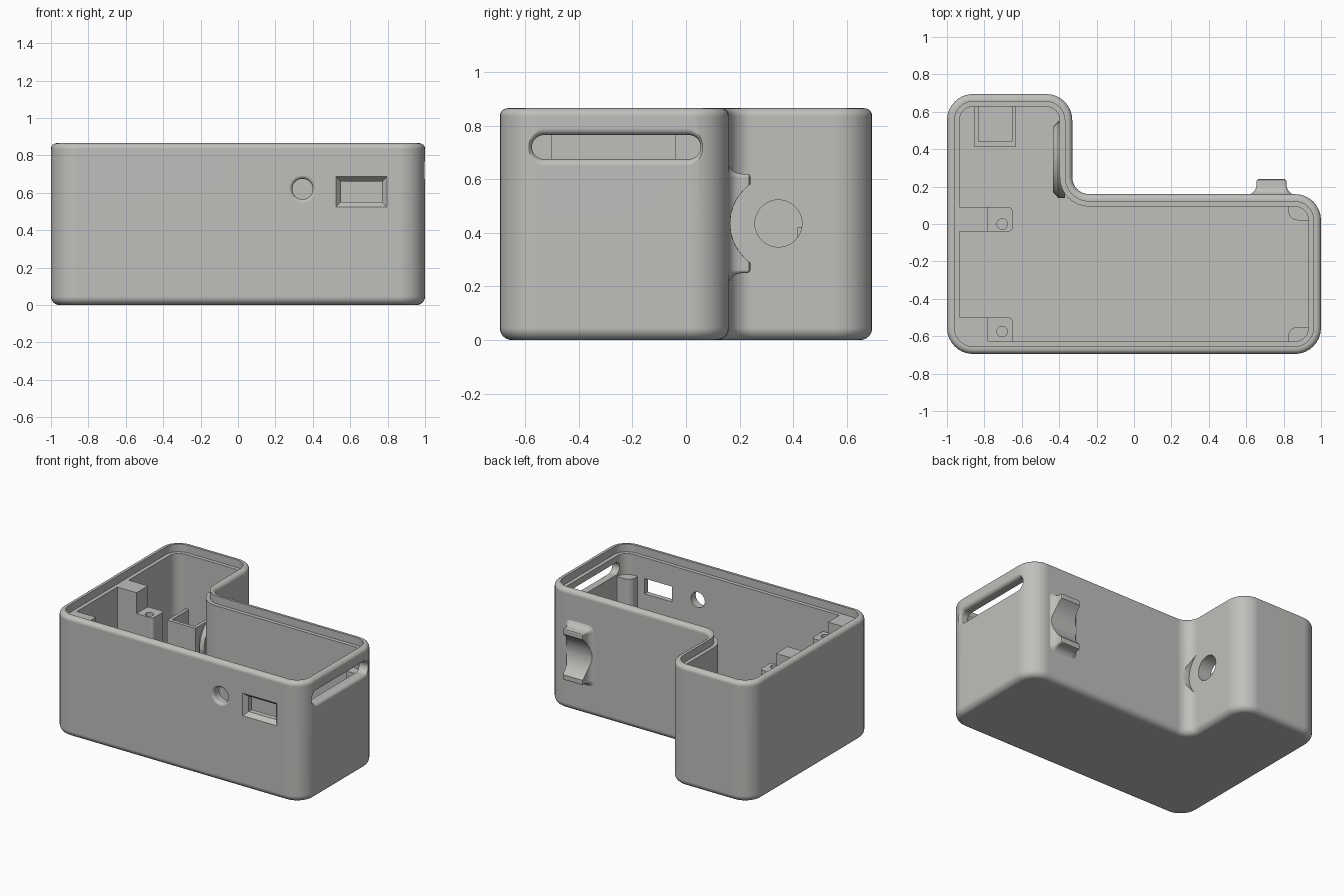
import bpy, bmesh, math
from mathutils import Vector

if "Cube" in bpy.data.objects:
    bpy.data.objects.remove(bpy.data.objects["Cube"])

grey = bpy.data.materials.new("light_grey_plastic")
grey.diffuse_color = (0.52, 0.52, 0.50, 1)
grey.use_nodes = True
grey.node_tree.nodes["Principled BSDF"].inputs["Base Color"].default_value = grey.diffuse_color


def outline(corners, d=0.0, seg=8):
    """Counter-clockwise polygon of (u, v, radius), grown by d, with rounded corners."""
    pts, n = [], len(corners)
    P = [Vector(c[:2]) for c in corners]
    for i, (_, _, r) in enumerate(corners):
        a = (P[i] - P[i - 1]).normalized()
        b = (P[(i + 1) % n] - P[i]).normalized()
        p = P[i] + d * (Vector((a.y, -a.x)) + Vector((b.y, -b.x)))
        if r == 0:
            pts.append(p)
            continue
        r += d if a.cross(b) > 0 else -d
        c = p - r * a + r * b
        for k in range(seg + 1):
            t = math.pi / 2 * k / seg
            pts.append(c + r * (a * math.sin(t) - b * math.cos(t)))
    return pts


def rect(u0, u1, v0, v1, r=0.0):
    return [(u0, v0, r), (u1, v0, r), (u1, v1, r), (u0, v1, r)]


def disc(u, v, r):
    return rect(u - r, u + r, v - r, v + r, r * 0.9999)


def loft(name, corners, profile, axis="z", seg=8):
    """Skin the outline through (offset, depth) steps along an axis, capping both ends."""
    place = {"z": lambda p, h: (p.x, p.y, h),
             "y": lambda p, h: (p.x, h, p.y),
             "x": lambda p, h: (h, p.x, p.y)}[axis]
    bm = bmesh.new()
    rings = [[bm.verts.new(place(p, h)) for p in outline(corners, d, seg)]
             for d, h in profile]
    n = len(rings[0])
    for lo, hi in zip(rings, rings[1:]):
        for i in range(n):
            j = (i + 1) % n
            bm.faces.new((lo[i], lo[j], hi[j], hi[i]))
    bm.faces.new(rings[0][::-1])
    bm.faces.new(rings[-1])
    bmesh.ops.recalc_face_normals(bm, faces=bm.faces)
    me = bpy.data.meshes.new(name)
    bm.to_mesh(me)
    bm.free()
    me.materials.append(grey)
    ob = bpy.data.objects.new(name, me)
    bpy.context.collection.objects.link(ob)
    return ob


def apply(ob, mod):
    bpy.context.view_layer.objects.active = ob
    bpy.ops.object.modifier_apply(modifier=mod.name)


def cut(ob, *cutters):
    for c in cutters:
        mod = ob.modifiers.new("cut", "BOOLEAN")
        mod.operation, mod.solver, mod.object = "DIFFERENCE", "EXACT", c
        apply(ob, mod)
        c.hide_render = True
        c.hide_set(True)


def quarter(n=6):
    return [math.pi / 2 * k / n for k in range(n + 1)]


# L-shaped open case: rounded bottom, walls, rounded rim, lid ledge, cavity floor
H, WALL, FLOOR, LEDGE = 0.865, 0.067, 0.065, 0.81
plan = [(-1, -0.695, 0.14), (1, -0.695, 0.14), (1, 0.16, 0.14),
        (-0.33, 0.16, 0.09), (-0.33, 0.695, 0.14), (-1, 0.695, 0.14)]
prof = [(-0.045 * (1 - math.sin(a)), 0.045 * (1 - math.cos(a))) for a in quarter()]
prof += [(-0.03 * (1 - math.cos(a)), H - 0.03 * (1 - math.sin(a))) for a in quarter()]
prof += [(-0.04, H), (-0.04, LEDGE), (-WALL, LEDGE), (-WALL, FLOOR)]
case = loft("case", plan, prof)

# Side slot and front button hole with rounded mouths, front port with chamfered mouth
f = 0.025
slot = loft("slot_cutter", rect(-0.575, 0.055, 0.675, 0.765, 0.0449),
            [(0, 0.85)] + [(f * (1 - math.cos(a)), 1.0 - f + f * math.sin(a)) for a in quarter()]
            + [(f, 1.1)], "x")
g = 0.02
button = loft("button_cutter", disc(0.345, 0.62, 0.055),
              [(0, -0.55)] + [(g * (1 - math.cos(a)), -0.695 + g - g * math.sin(a)) for a in quarter()]
              + [(g, -0.8)], "y")
port = loft("port_cutter", rect(0.55, 0.77, 0.55, 0.66),
            [(0, -0.55), (0, -0.665), (0.026, -0.695), (0.026, -0.8)], "y")

# Round tube seat in the inner corner, with a cable bore through the wall
CY, CZ = 0.345, 0.435
seat = loft("seat_cutter", disc(CY, CZ, 0.18), [(0, -0.329), (0, -0.1)], "x")
bore = loft("bore_cutter", disc(CY, CZ, 0.088), [(0, -0.5), (0, -0.2)], "x")
cut(case, slot, button, port, seat, bore)

boss = loft("seat_boss", disc(CY, CZ, 0.175), [(0.03, -0.37), (0.03, -0.405), (0, -0.432)], "x")
cut(boss, bore)

# Cradle clip on the back wall, flaring into the wall
flare = [(0.055 * (1 - math.sin(a)), 0.21 - 0.055 * math.cos(a)) for a in quarter()]
clip = loft("cradle_clip", rect(0.655, 0.815, 0.25, 0.62, 0.012),
            [(0.055, 0.13)] + flare + [(0, 0.228), (-0.003, 0.236), (-0.01, 0.24)], "y")
cradle = loft("cradle_cutter", disc(CY, CZ, 0.18), [(0, 0.4), (0, 1.0)], "x", 16)
cut(clip, cradle)

# Two stepped screw posts on the left wall
parts = [case, boss, clip]
for label, y0, y1, hole_y in (("front", -0.65, -0.5, -0.575), ("middle", -0.04, 0.09, 0.0)):
    tall = loft(label + "_post_block", rect(-0.96, -0.78, y0, y1), [(0, 0.05), (0, LEDGE)])
    low = loft(label + "_screw_post", [(-0.8, y0, 0), (-0.65, y0, 0.02),
                                       (-0.65, y1, 0.02), (-0.8, y1, 0)],
               [(0, 0.05), (0, 0.66)])
    cut(low, loft(label + "_screw_cutter", disc(-0.705, hole_y, 0.028), [(0, 0.4), (0, 0.8)]))
    parts += [tall, low]

# Rounded support blocks in the two right corners
parts.append(loft("front_corner_support",
                  [(0.825, -0.65, 0), (0.95, -0.65, 0.06), (0.95, -0.55, 0), (0.825, -0.55, 0.05)],
                  [(0, 0.05), (0, 0.66)]))
parts.append(loft("back_corner_support",
                  [(0.825, 0.02, 0.05), (0.95, 0.02, 0), (0.95, 0.115, 0.06), (0.825, 0.115, 0)],
                  [(0, 0.05), (0, 0.66)]))

# U-shaped holder against the back wall
U = [(-0.855, 0.65, 0), (-0.855, 0.415, 0), (-0.63, 0.415, 0), (-0.63, 0.65, 0),
     (-0.653, 0.65, 0), (-0.653, 0.44, 0), (-0.832, 0.44, 0), (-0.832, 0.65, 0)]
parts.append(loft("sensor_holder", U, [(0, 0.05), (0, 0.42)]))

# Smooth curves, crisp edges, flat walls
for ob in parts:
    bpy.ops.object.select_all(action="DESELECT")
    ob.select_set(True)
    bpy.context.view_layer.objects.active = ob
    bpy.ops.object.shade_smooth_by_angle(angle=math.radians(30))
    mod = ob.modifiers.new("flat_walls", "WEIGHTED_NORMAL")
    mod.keep_sharp = True
    apply(ob, mod)
